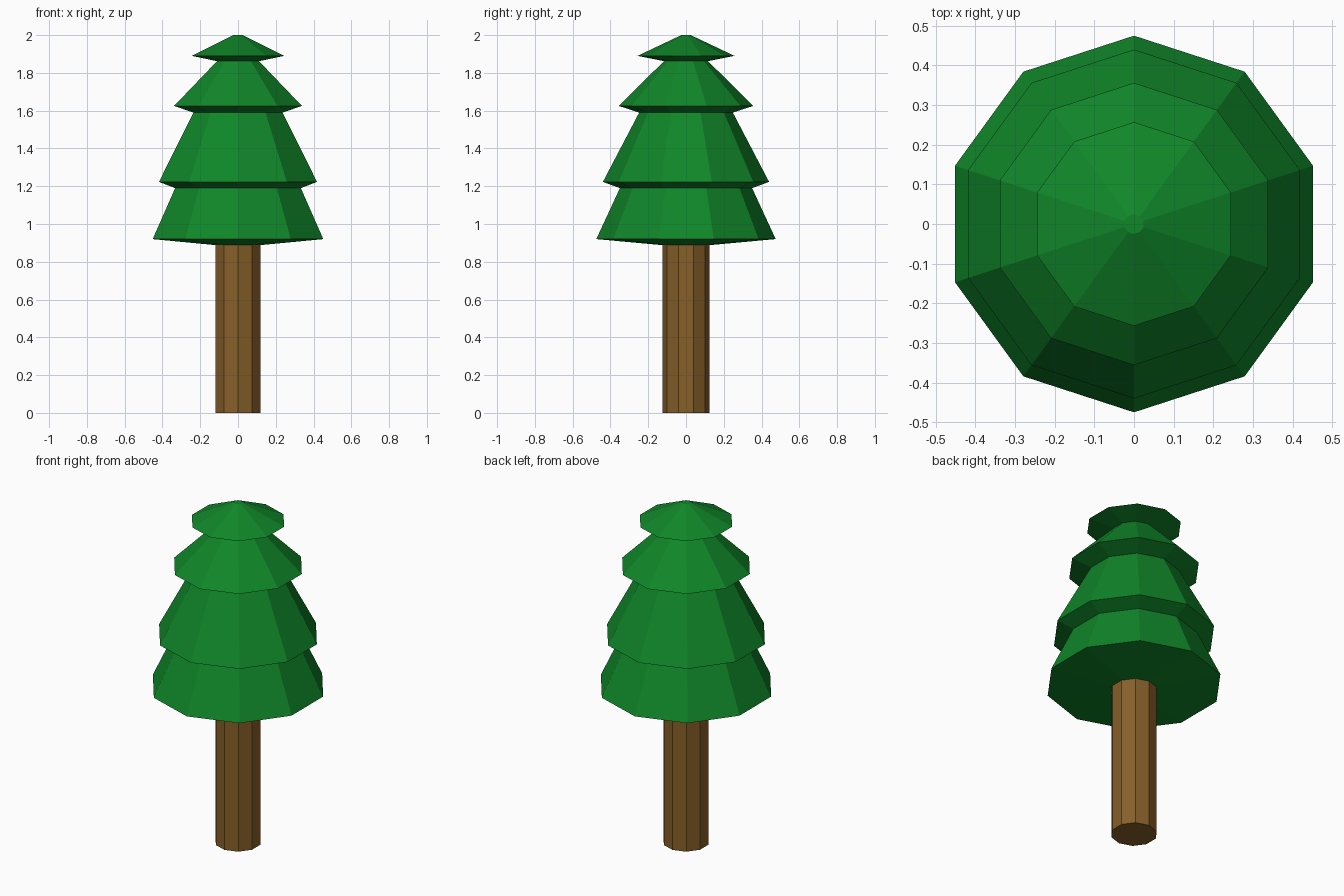
import bpy, bmesh, math

if "Cube" in bpy.data.objects:
    bpy.data.objects.remove(bpy.data.objects["Cube"])

SIDES = 10


def material(name, rgb):
    m = bpy.data.materials.new(name)
    m.diffuse_color = (*rgb, 1.0)
    m.use_nodes = True
    m.node_tree.nodes["Principled BSDF"].inputs["Base Color"].default_value = m.diffuse_color
    return m


def lathe(name, profile, mat):
    """Flat-sided turned solid from (radius, height) pairs, capped at both ends."""
    bm = bmesh.new()
    rings = []
    for r, z in profile:
        ring = []
        for i in range(SIDES):
            a = math.pi / 2 + 2 * math.pi * i / SIDES
            ring.append(bm.verts.new((r * math.cos(a), r * math.sin(a), z)))
        rings.append(ring)
    for low, high in zip(rings, rings[1:]):
        for i in range(SIDES):
            j = (i + 1) % SIDES
            bm.faces.new((low[i], low[j], high[j], high[i]))
    bm.faces.new(rings[0][::-1])
    bm.faces.new(rings[-1])
    mesh = bpy.data.meshes.new(name)
    bm.to_mesh(mesh)
    bm.free()
    mesh.materials.append(mat)
    ob = bpy.data.objects.new(name, mesh)
    bpy.context.collection.objects.link(ob)
    return ob


green = material("leaf green", (0.005, 0.24, 0.022))
brown = material("bark brown", (0.24, 0.115, 0.022))

# Trunk
lathe("trunk", [(0.125, 0.0), (0.125, 0.89)], brown)

# Foliage: four stacked skirts with sloping undersides
lathe("foliage", [
    (0.124, 0.888), (0.475, 0.92),
    (0.35, 1.19), (0.44, 1.223),
    (0.248, 1.59), (0.356, 1.625),
    (0.117, 1.862), (0.257, 1.89),
    (0.025, 2.0),
], green)
